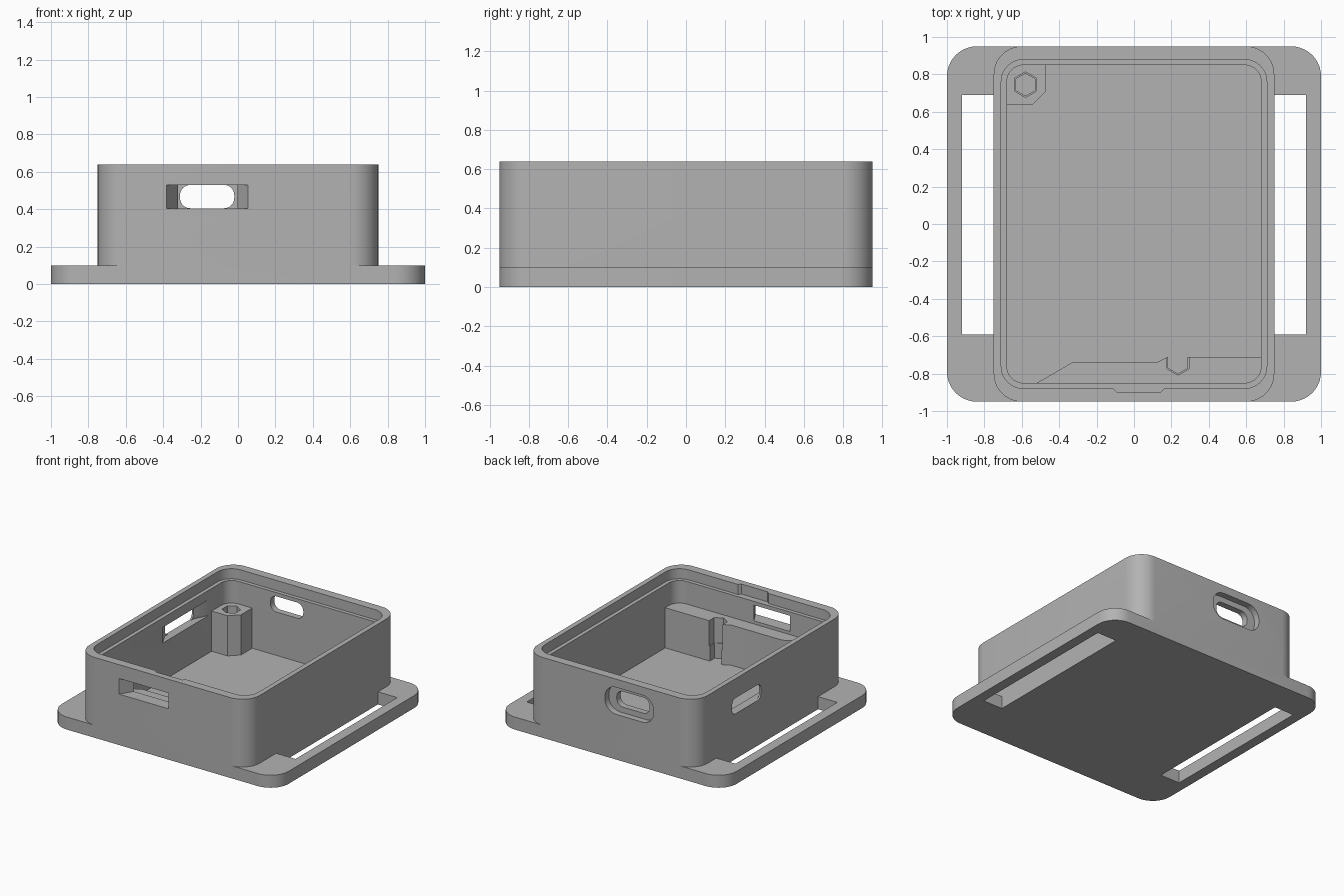
import bpy, bmesh, math
from mathutils import Vector

old = bpy.data.objects.get("Cube")
if old:
    bpy.data.objects.remove(old, do_unlink=True)

grey = bpy.data.materials.new("plain grey")
grey.use_nodes = True
grey.diffuse_color = (0.45, 0.45, 0.45, 1)
grey.node_tree.nodes["Principled BSDF"].inputs["Base Color"].default_value = grey.diffuse_color


def rounded(u0, u1, v0, v1, r=0, n=10):
    """2D rectangle outline with optional round corners."""
    if r == 0:
        return [(u0, v0), (u1, v0), (u1, v1), (u0, v1)]
    pts = []
    corners = [(u1 - r, v1 - r), (u0 + r, v1 - r), (u0 + r, v0 + r), (u1 - r, v0 + r)]
    for k, (cu, cv) in enumerate(corners):
        for i in range(n + 1):
            a = math.pi / 2 * (k + i / n)
            pts.append((cu + r * math.cos(a), cv + r * math.sin(a)))
    return pts


def hexagon(cx, cy, r):
    return [(cx + r * math.sin(k * math.pi / 3), cy + r * math.cos(k * math.pi / 3))
            for k in range(6)]


def loft(name, outline_a, a, outline_b=None, b=0, axis="z"):
    """Solid between two matching outlines placed at a and b along an axis."""
    place = {"x": lambda p, d: (d, p[0], p[1]),
             "y": lambda p, d: (p[0], d, p[1]),
             "z": lambda p, d: (p[0], p[1], d)}[axis]
    bm = bmesh.new()
    lo = [bm.verts.new(place(p, a)) for p in outline_a]
    hi = [bm.verts.new(place(p, b)) for p in (outline_b or outline_a)]
    bm.faces.new(lo)
    bm.faces.new(hi)
    for i in range(len(lo)):
        j = (i + 1) % len(lo)
        bm.faces.new((lo[i], lo[j], hi[j], hi[i]))
    bmesh.ops.recalc_face_normals(bm, faces=bm.faces)
    mesh = bpy.data.meshes.new(name)
    bm.to_mesh(mesh)
    bm.free()
    mesh.materials.append(grey)
    ob = bpy.data.objects.new(name, mesh)
    bpy.context.collection.objects.link(ob)
    return ob


def combine(target, tool, operation="DIFFERENCE"):
    """Apply a boolean and remove the tool."""
    mod = target.modifiers.new("bool", "BOOLEAN")
    mod.operation = operation
    mod.solver = "EXACT"
    mod.object = tool
    bpy.context.view_layer.objects.active = target
    bpy.ops.object.modifier_apply(modifier=mod.name)
    bpy.data.objects.remove(tool, do_unlink=True)


FLOOR, LEDGE, TOP, POST = 0.06, 0.56, 0.64, 0.38

# Flange with a strap slot on each side
flange = loft("flange", rounded(-1, 1, -0.95, 0.95, 0.16), 0, b=0.1)
for x0, x1 in ((0.74, 0.92), (-0.92, -0.74)):
    combine(flange, loft("slot", rounded(x0, x1, -0.59, 0.69), -0.1, b=0.2))

# Box body
case = loft("enclosure_case", rounded(-0.75, 0.75, -0.95, 0.95, 0.15), 0, b=TOP)
combine(case, flange, "UNION")

# Cavity and stepped lid recess
combine(case, loft("cavity", rounded(-0.68, 0.68, -0.85, 0.85, 0.09), FLOOR, b=0.8))
combine(case, loft("lid_recess", rounded(-0.71, 0.71, -0.88, 0.88, 0.12), LEDGE, b=0.8))

# Latch notch in the front of the lid recess
notch = [(-0.13, -0.86), (-0.11, -0.88), (-0.09, -0.9), (0.14, -0.9), (0.16, -0.88), (0.18, -0.86)]
combine(case, loft("latch_notch", notch, LEDGE, b=0.8))

# Corner post and front support block, each with a stepped hexagonal nut hole
post = [(-0.7, 0.87), (-0.47, 0.87), (-0.47, 0.71), (-0.54, 0.64), (-0.7, 0.64)]
block = [(-0.55, -0.87), (-0.52, -0.85), (-0.33, -0.74), (0.12, -0.74), (0.18, -0.71),
         (0.7, -0.71), (0.7, -0.87)]
for name, outline, cx, cy in (("post", post, -0.58, 0.745), ("block", block, 0.235, -0.74)):
    part = loft(name, outline, 0.03, b=POST)
    combine(part, loft("nut_hole", hexagon(cx, cy, 0.06), 0, b=0.5))
    combine(part, loft("nut_pocket", hexagon(cx, cy, 0.068), 0.18, b=0.5))
    combine(case, part, "UNION")

# Front port, flared towards the outside
combine(case, loft("front_port", rounded(-0.394, 0.064, 0.405, 0.53), -0.97,
                   rounded(-0.31, -0.015, 0.405, 0.53), -0.83, "y"))

# Back port: rounded hole in a rounded recess
combine(case, loft("back_port", rounded(-0.31, -0.02, 0.405, 0.53, 0.055), 0.8, b=1, axis="y"))
combine(case, loft("back_recess", rounded(-0.38, 0.05, 0.36, 0.575, 0.1), 0.9, b=1, axis="y"))

# Side port: rounded hole, flared towards the inside
combine(case, loft("side_port", rounded(0.13, 0.49, 0.36, 0.485, 0.04), -0.8, b=-0.6, axis="x"))
combine(case, loft("side_flare", rounded(0.13, 0.49, 0.36, 0.485), -0.735,
                   rounded(0, 0.62, 0.36, 0.485), -0.67, "x"))

# Smooth the round corners, keep the edges sharp
bpy.ops.object.select_all(action="DESELECT")
case.select_set(True)
bpy.context.view_layer.objects.active = case
bpy.ops.object.shade_smooth_by_angle(angle=math.radians(30))
